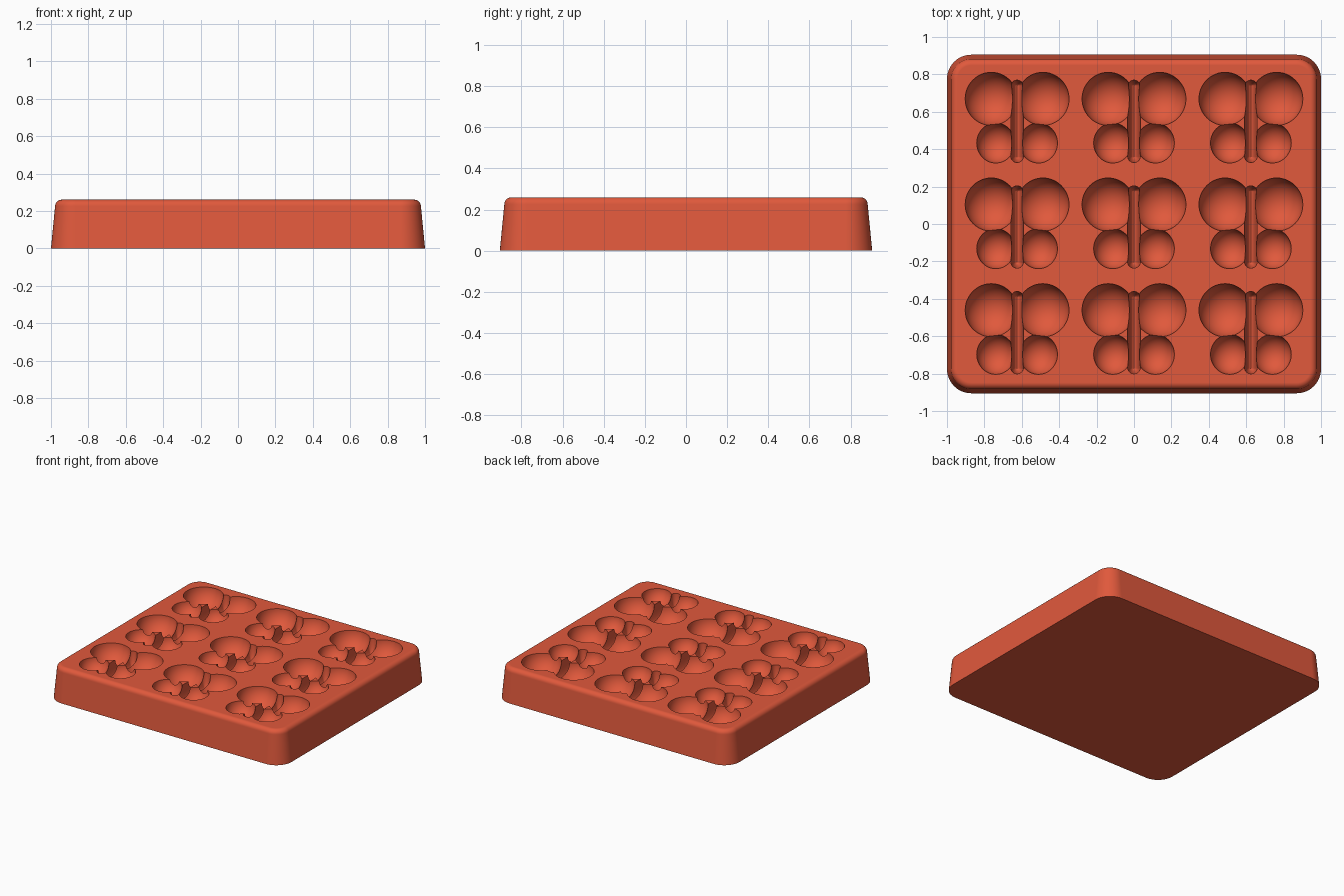
import bpy, bmesh, math
from mathutils import Matrix, Vector

cube = bpy.data.objects.get("Cube")
if cube:
    bpy.data.objects.remove(cube, do_unlink=True)

HEIGHT = 0.26
HALF_X, HALF_Y, CORNER = 1.0, 0.905, 0.13
DRAFT, FILLET = 0.022, 0.035

terracotta = bpy.data.materials.new("terracotta red")
terracotta.use_nodes = True
colour = (0.75, 0.10, 0.045, 1)
terracotta.diffuse_color = colour
terracotta.node_tree.nodes["Principled BSDF"].inputs["Base Color"].default_value = colour


def make_object(name, bm):
    bmesh.ops.recalc_face_normals(bm, faces=bm.faces)
    mesh = bpy.data.meshes.new(name)
    bm.to_mesh(mesh)
    bm.free()
    mesh.materials.append(terracotta)
    obj = bpy.data.objects.new(name, mesh)
    bpy.context.collection.objects.link(obj)
    return obj


def rounded_loop(bm, inset, z, steps=12):
    """Rounded rectangle, moved inwards by inset."""
    r = CORNER - inset
    verts = []
    for quarter, (sx, sy) in enumerate([(1, 1), (-1, 1), (-1, -1), (1, -1)]):
        for i in range(steps + 1):
            a = math.pi / 2 * (quarter + i / steps)
            verts.append(bm.verts.new((sx * (HALF_X - CORNER) + r * math.cos(a),
                                       sy * (HALF_Y - CORNER) + r * math.sin(a), z)))
    return verts


# Tray block: drafted sides and a rounded top rim
bm = bmesh.new()
profile = [(0, 0)]
for i in range(8):
    a = math.pi / 2 * i / 7
    profile.append((DRAFT + FILLET * (1 - math.cos(a)), HEIGHT - FILLET * (1 - math.sin(a))))
loops = [rounded_loop(bm, inset, z) for inset, z in profile]
for low, high in zip(loops, loops[1:]):
    for i in range(len(low)):
        j = (i + 1) % len(low)
        bm.faces.new((low[i], low[j], high[j], high[i]))
bm.faces.new(loops[0])
bm.faces.new(loops[-1])
tray = make_object("mould_tray", bm)

# Centres of the nine cavities
centres = [Vector((0.625 * col, 0.565 * row + 0.004, HEIGHT))
           for row in (-1, 0, 1) for col in (-1, 0, 1)]


def cavity_cutter(name, offset, radii, stretch=0.0):
    """One ellipsoid per cavity, optionally stretched along y into a capsule."""
    bm = bmesh.new()
    for c in centres:
        # a small lift keeps the sphere's equator off the tray top
        place = Matrix.Translation(c + Vector((*offset, 0.002))) @ Matrix.Diagonal((*radii, 1))
        turn = Matrix.Rotation(math.pi / 2, 4, 'X')
        made = bmesh.ops.create_uvsphere(bm, u_segments=40, v_segments=24, radius=1,
                                         matrix=place @ turn)
        for v in made["verts"]:
            dy = v.co.y - c.y - offset[1]
            if abs(dy) > 1e-5:
                v.co.y += math.copysign(stretch, dy)
            else:
                v.co.y += 0.0
    cutter = make_object(name, bm)
    cutter.hide_render = True
    return cutter


# Winged cavities: upper wings, lower wings and a deep body groove
cutters = []
for side, label in ((-1, "right"), (1, "left")):
    cutters.append(cavity_cutter(f"upper_wing_{label}_cutter", (side * 0.138, 0.1),
                                 (0.14, 0.142, 0.14)))
    cutters.append(cavity_cutter(f"lower_wing_{label}_cutter", (side * 0.114, -0.136),
                                 (0.102, 0.107, 0.105)))
cutters.append(cavity_cutter("body_groove_cutter", (0, -0.02), (0.034, 0.034, 0.125), 0.186))

bpy.context.view_layer.objects.active = tray
for cutter in cutters:
    cut = tray.modifiers.new(cutter.name, 'BOOLEAN')
    cut.operation = 'DIFFERENCE'
    cut.solver = 'EXACT'
    cut.object = cutter
    bpy.ops.object.modifier_apply(modifier=cut.name)
    bpy.data.objects.remove(cutter, do_unlink=True)

# Smooth shading with crisp cavity rims
bpy.ops.object.select_all(action='DESELECT')
tray.select_set(True)
bpy.ops.object.shade_smooth_by_angle(angle=math.radians(30))
weighted = tray.modifiers.new("flat_top_normals", 'WEIGHTED_NORMAL')
weighted.keep_sharp = True
